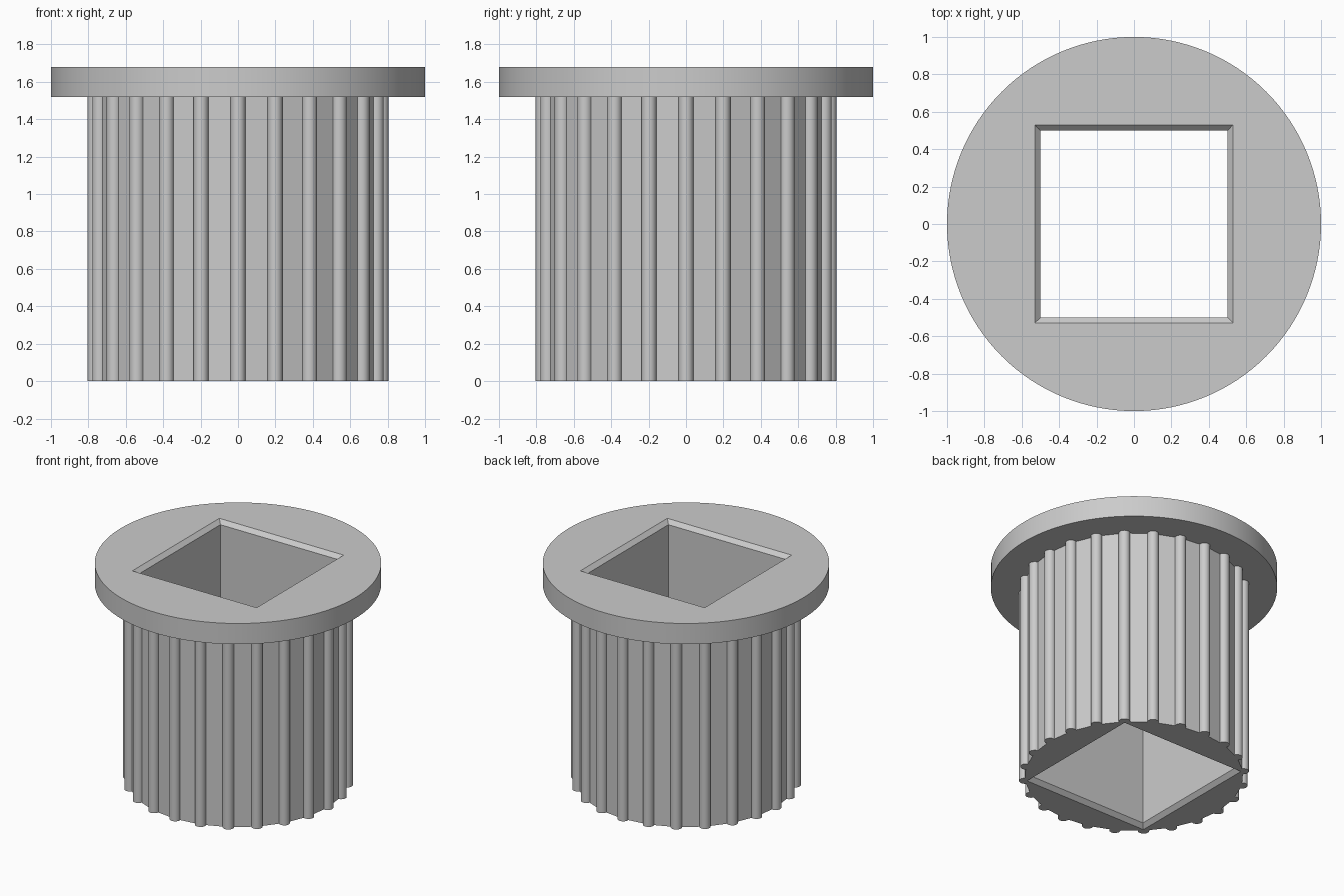
import bpy, bmesh, math
from mathutils import Vector

RIBS = 24
CORE_R, RIB_R = 0.765, 0.04
FLANGE_Z, TOP_Z = 1.52, 1.68
HOLE, CHAMFER = 0.5, 0.03

cube = bpy.data.objects.get("Cube")
if cube:
    bpy.data.objects.remove(cube, do_unlink=True)

# Single grey material
grey = bpy.data.materials.new("plain_grey")
grey.use_nodes = True
colour = (0.6, 0.6, 0.6, 1)
grey.diffuse_color = colour
grey.node_tree.nodes["Principled BSDF"].inputs["Base Color"].default_value = colour


def loft(name, sections):
    """Solid through a stack of (outline, z) sections, capped at both ends."""
    bm = bmesh.new()
    loops = [[bm.verts.new((x, y, z)) for x, y in outline] for outline, z in sections]
    for low, high in zip(loops, loops[1:]):
        n = len(low)
        for i in range(n):
            j = (i + 1) % n
            bm.faces.new((low[i], low[j], high[j], high[i]))
    bm.faces.new(loops[0][::-1])
    bm.faces.new(loops[-1])
    mesh = bpy.data.meshes.new(name)
    bm.to_mesh(mesh)
    bm.free()
    mesh.materials.append(grey)
    obj = bpy.data.objects.new(name, mesh)
    bpy.context.collection.objects.link(obj)
    return obj


def circle(radius, count):
    return [(radius * math.cos(math.tau * i / count), radius * math.sin(math.tau * i / count))
            for i in range(count)]


def square(half):
    return [(-half, -half), (half, -half), (half, half), (-half, half)]


def ribbed_outline(steps=14):
    """Flat-sided core with a round rib on every corner."""
    points = []
    sweep = math.pi / 2 + math.pi / RIBS
    for i in range(RIBS):
        a = math.tau * i / RIBS
        for k in range(steps + 1):
            b = a - sweep + 2 * sweep * k / steps
            points.append((CORE_R * math.cos(a) + RIB_R * math.cos(b),
                           CORE_R * math.sin(a) + RIB_R * math.sin(b)))
    return points


def combine(obj, other, operation):
    bpy.context.view_layer.objects.active = obj
    mod = obj.modifiers.new(operation.lower(), 'BOOLEAN')
    mod.operation = operation
    mod.solver = 'EXACT'
    mod.object = other
    bpy.ops.object.modifier_apply(modifier=mod.name)
    bpy.data.objects.remove(other, do_unlink=True)


# Ribbed body and round flange, joined into one solid
outline = ribbed_outline()
bushing = loft("ribbed_bushing", [(outline, 0), (outline, FLANGE_Z + 0.06)])
disc = circle(1, 128)
flange = loft("flange", [(disc, FLANGE_Z), (disc, TOP_Z)])
combine(bushing, flange, 'UNION')

# Square through hole, chamfered at both ends
over = 0.02
wide = square(HOLE + CHAMFER + over)
hole = loft("square_hole_cutter", [
    (wide, -over), (square(HOLE), CHAMFER),
    (square(HOLE), TOP_Z - CHAMFER), (wide, TOP_Z + over)])
hole.hide_render = True
combine(bushing, hole, 'DIFFERENCE')

# Smooth round surfaces, sharp edges kept
bpy.ops.object.select_all(action='DESELECT')
bushing.select_set(True)
bpy.context.view_layer.objects.active = bushing
bpy.ops.object.shade_smooth_by_angle(angle=math.radians(30))
